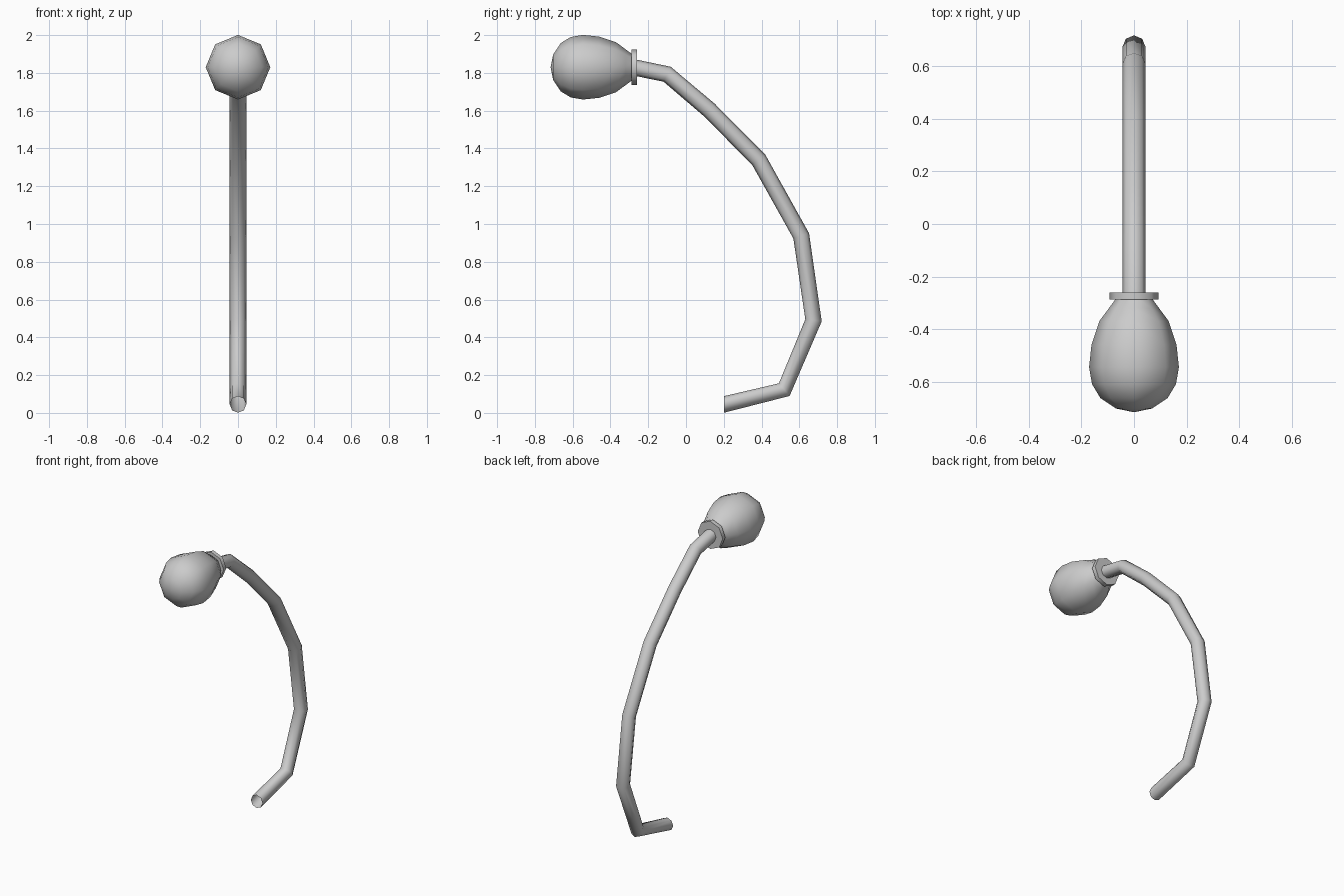
import bpy, math
from mathutils import Vector

if "Cube" in bpy.data.objects:
    bpy.data.objects.remove(bpy.data.objects["Cube"])

SIDES = 8


def skin_rings(name, rings, cap_start=False, cap_end=False):
    """Bridge consecutive rings of points into a smooth-shaded mesh."""
    verts = [v for ring in rings for v in ring]
    faces = []
    for i in range(len(rings) - 1):
        a, b = i * SIDES, (i + 1) * SIDES
        for k in range(SIDES):
            n = (k + 1) % SIDES
            faces.append((a + k, a + n, b + n, b + k))
    if cap_start:
        faces.append(tuple(reversed(range(SIDES))))
    if cap_end:
        faces.append(tuple(range(len(verts) - SIDES, len(verts))))
    mesh = bpy.data.meshes.new(name)
    mesh.from_pydata(verts, [], faces)
    obj = bpy.data.objects.new(name, mesh)
    bpy.context.collection.objects.link(obj)
    bpy.ops.object.select_all(action='DESELECT')
    obj.select_set(True)
    bpy.context.view_layer.objects.active = obj
    bpy.ops.object.mode_set(mode='EDIT')
    bpy.ops.mesh.select_all(action='SELECT')
    bpy.ops.mesh.remove_doubles(threshold=0.0005)
    bpy.ops.mesh.normals_make_consistent(inside=False)
    bpy.ops.object.mode_set(mode='OBJECT')
    bpy.ops.object.shade_smooth_by_angle(angle=math.radians(65))
    return obj


def ring(y, z, r, tangent):
    """Circle of points at (0, y, z), perpendicular to a tangent in the YZ plane."""
    t = tangent.normalized()
    side, up = Vector((1, 0, 0)), Vector((0, -t.z, t.y))
    c = Vector((0, y, z))
    return [c + r * (math.cos(a) * side + math.sin(a) * up)
            for a in (2 * math.pi * k / SIDES for k in range(SIDES))]


def lathe(name, profile, z, **caps):
    """Revolve (y, radius) pairs about a horizontal axis along Y."""
    return skin_rings(name, [ring(y, z, r, Vector((0, 1, 0))) for y, r in profile], **caps)


# Curved stem, open at the lower end
path = [(0.20, 0.0445), (0.52, 0.123), (0.675, 0.49), (0.61, 0.937),
        (0.385, 1.34), (0.122, 1.605), (-0.10, 1.793), (-0.28, 1.83)]
pts = [Vector((0, y, z)) for y, z in path]
stem_rings = []
for i, p in enumerate(pts):
    if i in (0, len(pts) - 1):
        t = Vector((0, 1 if i == 0 else -1, 0))
    else:
        t = (p - pts[i - 1]).normalized() + (pts[i + 1] - p).normalized()
    stem_rings.append(ring(p.y, p.z, 0.0438, t))
skin_rings("stem", stem_rings)

# Pear-shaped bulb
lathe("bulb", [(-0.717, 0.0), (-0.703, 0.068), (-0.663, 0.128), (-0.61, 0.16),
               (-0.545, 0.171), (-0.46, 0.162), (-0.37, 0.132),
               (-0.32, 0.095), (-0.275, 0.062)], 1.83)

# Flat collar between bulb and stem
lathe("collar", [(-0.288, 0.094), (-0.26, 0.094)], 1.83, cap_start=True, cap_end=True)
